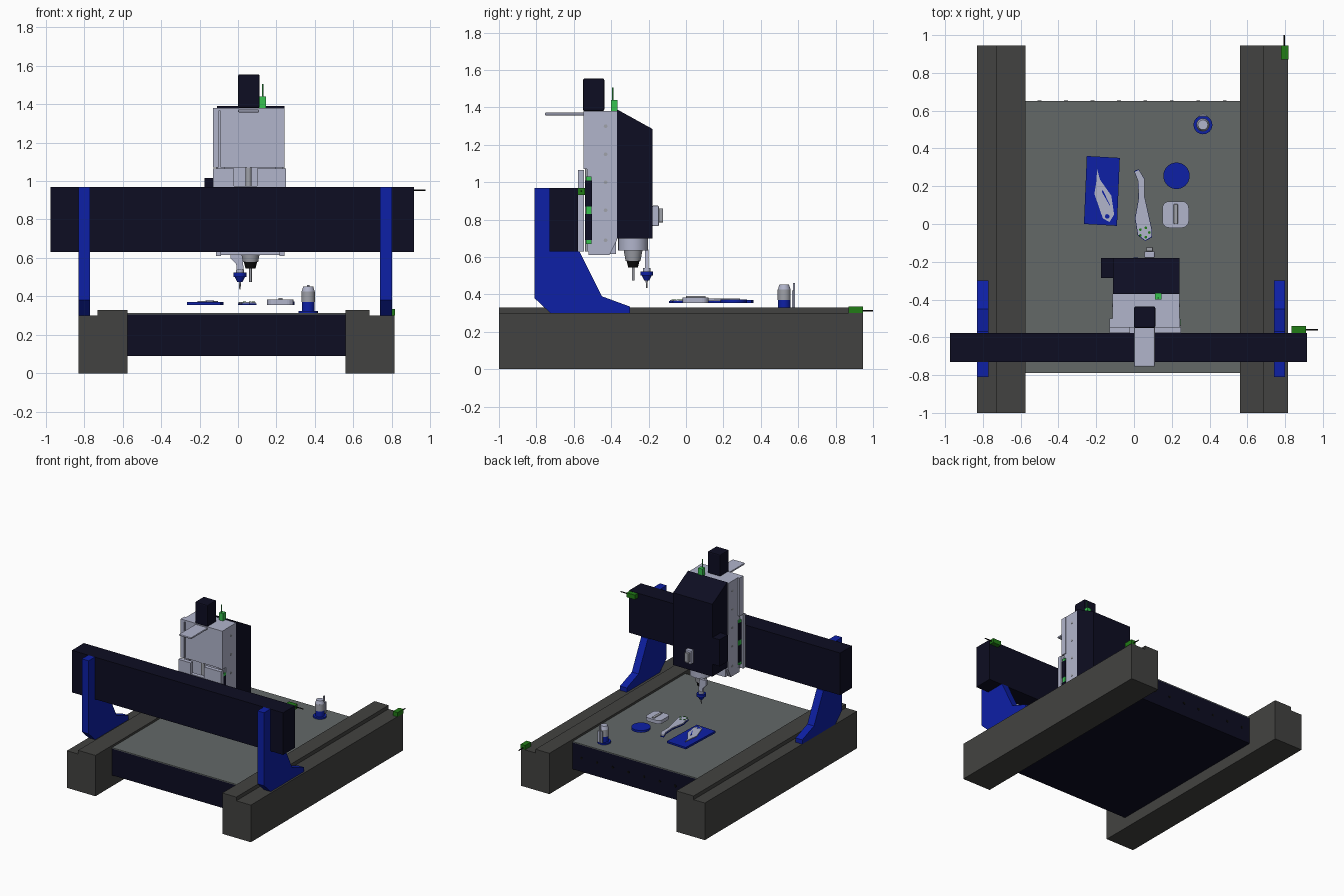
import bpy, bmesh, math
from mathutils import Vector, Matrix

cube = bpy.data.objects.get("Cube")
if cube:
    bpy.data.objects.remove(cube, do_unlink=True)


def material(name, *rgb):
    m = bpy.data.materials.new(name)
    m.use_nodes = True
    m.diffuse_color = (*rgb, 1)
    m.node_tree.nodes["Principled BSDF"].inputs["Base Color"].default_value = (*rgb, 1)
    return m


NAVY = material("dark navy", 0.004, 0.004, 0.016)
BLUE = material("blue", 0.004, 0.014, 0.38)
STONE = material("dark grey", 0.055, 0.055, 0.052)
TABLE = material("table grey", 0.125, 0.14, 0.137)
METAL = material("light metal", 0.44, 0.46, 0.6)
STEEL = material("steel", 0.35, 0.36, 0.4)
GREEN = material("green", 0.015, 0.2, 0.008)
BRIGHT = material("bright green", 0.04, 0.55, 0.08)
BLACK = material("black", 0.004, 0.004, 0.004)


def finish(name, bm, mat, bevel=0, smooth=False):
    bmesh.ops.recalc_face_normals(bm, faces=bm.faces)
    mesh = bpy.data.meshes.new(name)
    bm.to_mesh(mesh)
    bm.free()
    ob = bpy.data.objects.new(name, mesh)
    bpy.context.collection.objects.link(ob)
    mesh.materials.append(mat)
    if bevel:
        mod = ob.modifiers.new("Bevel", "BEVEL")
        mod.width, mod.segments = bevel, 2
    if smooth:
        bpy.ops.object.select_all(action="DESELECT")
        ob.select_set(True)
        bpy.context.view_layer.objects.active = ob
        bpy.ops.object.shade_smooth_by_angle()
    return ob


def box(name, mat, xs, ys, zs, bevel=0):
    bm = bmesh.new()
    bmesh.ops.create_cube(bm, size=1)
    for v in bm.verts:
        v.co = [(a + b) / 2 + c * (b - a) for c, (a, b) in zip(v.co, (xs, ys, zs))]
    return finish(name, bm, mat, bevel)


def rod(name, mat, start, end, r1, r2=None, sides=24):
    a, b = Vector(start), Vector(end)
    bm = bmesh.new()
    place = Matrix.Translation((a + b) / 2) @ (b - a).to_track_quat("Z", "Y").to_matrix().to_4x4()
    bmesh.ops.create_cone(bm, cap_ends=True, segments=sides, radius1=r1,
                          radius2=r1 if r2 is None else r2, depth=(b - a).length, matrix=place)
    return finish(name, bm, mat, smooth=True)


def extrude(name, mat, points, low, high, axis="x"):
    """Extrude a profile: (y, z) points along x, (x, z) along y or (x, y) along z."""
    index = "xyz".index(axis)
    bm = bmesh.new()
    verts = []
    for p in points:
        co = list(p)
        co.insert(index, low)
        verts.append(bm.verts.new(co))
    face = bm.faces.new(verts)
    new = bmesh.ops.extrude_face_region(bm, geom=[face])["geom"]
    shift = Vector((0, 0, 0))
    shift[index] = high - low
    bmesh.ops.translate(bm, vec=shift, verts=[g for g in new if isinstance(g, bmesh.types.BMVert)])
    return finish(name, bm, mat)


# Base rails with a raised inner step
for side, outer, step, inner in (("right", -0.83, -0.73, -0.575), ("left", 0.815, 0.685, 0.56)):
    profile = [(outer, 0), (outer, 0.3), (step, 0.3), (step, 0.33), (inner, 0.33), (inner, 0)]
    extrude(side + "_base_rail", STONE, profile, -1, 0.945, "y")

# Work table
box("table_frame", NAVY, (-0.575, 0.56), (-0.79, 0.65), (0.09, 0.305))
box("table_top", TABLE, (-0.575, 0.56), (-0.79, 0.65), (0.305, 0.313))
for i in range(8):
    x = -0.5 + i * 0.14
    rod("table_bolt", BLACK, (x, 0.645, 0.2), (x, 0.653, 0.2), 0.01, sides=12)

# Gantry legs and beam
leg = [(-0.81, 0.97), (-0.73, 0.97), (-0.73, 0.63), (-0.57, 0.63), (-0.45, 0.39),
       (-0.3, 0.335), (-0.3, 0.3), (-0.725, 0.3), (-0.81, 0.38)]
for side, x in (("right", -0.83), ("left", 0.74)):
    extrude(side + "_gantry_leg", BLUE, leg, x, x + 0.06)
box("gantry_beam", NAVY, (-0.975, 0.915), (-0.73, -0.577), (0.63, 0.97))

# Carriage with bearing blocks
box("carriage_plate", METAL, (-0.13, 0.25), (-0.577, -0.545), (0.63, 0.975))
for x0, x1 in ((-0.13, -0.02), (0.1, 0.25)):
    box("carriage_ear", METAL, (x0, x1), (-0.577, -0.545), (0.975, 1.065))
for x0, x1 in ((-0.12, -0.06), (0.185, 0.245)):
    for z in (0.69, 0.87):
        box("bearing_block", NAVY, (x0, x1), (-0.54, -0.503), (z, z + 0.14))
        for end in (z - 0.02, z + 0.14):
            box("bearing_seal", BRIGHT, (x0, x1), (-0.535, -0.505), (end, end + 0.02))
    middle = (x0 + x1) / 2
    box("linear_rail", METAL, (middle - 0.02, middle + 0.02), (-0.53, -0.5), (0.63, 1.37))
rod("lead_screw", STEEL, (0.055, -0.525, 0.63), (0.055, -0.525, 1.37), 0.015)

# Vertical column
column = [(-0.5, 1.38), (-0.37, 1.38), (-0.37, 0.69), (-0.41, 0.61), (-0.52, 0.61), (-0.52, 0.65), (-0.5, 0.65)]
for x in (-0.115, 0.215):
    extrude("column_side_plate", METAL, column, x, x + 0.026)
box("column_panel", METAL, (-0.09, 0.216), (-0.495, -0.375), (0.615, 1.375))
box("column_upper_panel", METAL, (-0.09, 0.216), (-0.54, -0.49), (1.07, 1.37))
for x in (-0.13, 0.215):
    box("column_edge_strip", METAL, (x, x + 0.028), (-0.547, -0.5), (1.07, 1.38))
box("column_cap", METAL, (-0.115, 0.241), (-0.547, -0.37), (1.365, 1.38))
for x in (-0.117, 0.239):
    for z in (0.69, 0.85, 1.0, 1.15, 1.3):
        rod("column_bolt", STEEL, (x, -0.43, z), (x + 0.004, -0.43, z), 0.01, sides=12)

# Drive motor and overhanging bracket
box("drive_motor", NAVY, (0, 0.113), (-0.55, -0.437), (1.38, 1.555), 0.008)
box("motor_bracket", METAL, (0, 0.11), (-0.755, -0.54), (1.357, 1.372), 0.006)

# Spindle cover and its attachments
cover = [(-0.37, 0.7), (-0.37, 1.39), (-0.18, 1.285), (-0.18, 0.7)]
extrude("spindle_cover", NAVY, cover, -0.11, 0.241)
box("cover_side_box", NAVY, (-0.175, -0.11), (-0.285, -0.18), (0.8, 1.015))
box("cover_front_fitting", METAL, (0.055, 0.11), (-0.18, -0.145), (0.765, 0.875), 0.006)
box("fitting_cap", STEEL, (0.065, 0.1), (-0.145, -0.122), (0.785, 0.86), 0.004)

# Spindle nose, collet nut and cutter
sx, sy = 0.065, -0.283
for name, mat, z0, z1, r0, r1 in (("spindle_collar", METAL, 0.635, 0.7, 0.08, 0.08),
                                  ("spindle_nose", STEEL, 0.58, 0.635, 0.04, 0.05),
                                  ("collet_nut", BLACK, 0.545, 0.582, 0.026, 0.035),
                                  ("cutter", STEEL, 0.475, 0.545, 0.007, 0.007)):
    rod(name, mat, (sx, sy, z0), (sx, sy, z1), r0, r1)

# Touch probe on an angled arm
px, py = 0.01, -0.21
extrude("probe_arm", METAL, [(-0.04, 0.64), (0.02, 0.64), (0.03, 0.53), (-0.005, 0.53), (-0.01, 0.57),
                             (-0.04, 0.6)], py - 0.01, py + 0.01, "y")
for name, mat, z0, z1, r0, r1 in (("probe_disc", BLUE, 0.5, 0.523, 0.034, 0.034),
                                  ("probe_cone", BLUE, 0.475, 0.5, 0.014, 0.026),
                                  ("probe_neck", METAL, 0.523, 0.54, 0.02, 0.02),
                                  ("probe_tip", STEEL, 0.435, 0.475, 0.003, 0.006)):
    rod(name, mat, (px, py, z0), (px, py, z1), r0, r1)

# Flat plate holding a slim bent lever
extrude("flat_plate", BLUE, [(-0.25, 0.36), (-0.075, 0.35), (-0.09, -0.01), (-0.265, 0)], 0.355, 0.371, "z")
slim = [(-0.195, 0.29), (-0.18, 0.235), (-0.12, 0.15), (-0.105, 0.05), (-0.13, 0.01),
        (-0.165, 0.03), (-0.21, 0.16), (-0.2, 0.22)]
extrude("slim_lever", METAL, slim, 0.371, 0.377, "z")
extrude("slim_lever_slot", BLUE, [(-0.17, 0.17), (-0.13, 0.1), (-0.125, 0.095), (-0.165, 0.18)],
        0.376, 0.379, "z")
rod("slim_lever_hole", BLUE, (-0.142, 0.04, 0.37), (-0.142, 0.04, 0.379), 0.012)

# Loose bent lever
lever = [(0, 0.28), (0.025, 0.29), (0.055, 0.24), (0.055, 0.15), (0.095, -0.03), (0.095, -0.07),
         (0.06, -0.09), (0.02, -0.06), (0.005, 0.03), (0.025, 0.14), (0.02, 0.23)]
extrude("bent_lever_base", BLUE, lever, 0.355, 0.364, "z")
extrude("bent_lever", METAL, [(0.05 + (x - 0.05) * 0.94, 0.1 + (y - 0.1) * 0.98) for x, y in lever],
        0.364, 0.371, "z")
for i in range(5):
    a = i * math.tau / 5
    x, y = 0.055 + 0.026 * math.cos(a), -0.045 + 0.026 * math.sin(a)
    rod("lever_pin", GREEN, (x, y, 0.368), (x, y, 0.374), 0.007, sides=12)

# Round puck and rounded cover with a grip ridge
rod("round_puck", BLUE, (0.225, 0.255, 0.355), (0.225, 0.255, 0.373), 0.07, sides=40)
corners = [(0.22 + sx * 0.035 + 0.035 * math.cos(a), 0.05 + sy * 0.035 + 0.035 * math.sin(a))
           for sx, sy, start in ((1, 1, 0), (-1, 1, 1), (-1, -1, 2), (1, -1, 3))
           for a in [math.pi / 2 * (start + k / 4) for k in range(5)]]
extrude("rounded_cover", METAL, corners, 0.355, 0.383, "z")
box("cover_ridge", STEEL, (0.21, 0.232), (0, 0.105), (0.383, 0.392), 0.004)

# Tool length setter
tx, ty = 0.365, 0.525
for name, mat, z0, z1, r0, r1 in (("setter_base", BLUE, 0.312, 0.325, 0.05, 0.05),
                                  ("setter_body", BLUE, 0.325, 0.37, 0.033, 0.033),
                                  ("setter_sleeve", STEEL, 0.37, 0.425, 0.035, 0.035),
                                  ("setter_top", METAL, 0.425, 0.452, 0.034, 0.026)):
    rod(name, mat, (tx, ty, z0), (tx, ty, z1), r0, r1)
box("setter_bracket", METAL, (0.345, 0.385), (0.568, 0.578), (0.33, 0.42))
rod("setter_post", METAL, (0.365, 0.578, 0.33), (0.365, 0.578, 0.46), 0.006)

# Limit switches, each with a cable
for name, mat, xs, ys, zs, start, end in (
        ("rail_switch", GREEN, (0.778, 0.818), (0.87, 0.945), (0.3, 0.335), (0.795, 0.94, 0.312), (0.795, 1, 0.312)),
        ("beam_switch", GREEN, (0.835, 0.91), (-0.577, -0.54), (0.932, 0.968), (0.9, -0.56, 0.952), (0.975, -0.56, 0.952)),
        ("column_switch", BRIGHT, (0.11, 0.146), (-0.4, -0.365), (1.38, 1.44), (0.128, -0.392, 1.43), (0.128, -0.392, 1.505))):
    box(name, mat, xs, ys, zs)
    rod(name + "_cable", BLACK if mat is GREEN else BRIGHT, start, end, 0.004, sides=10)
